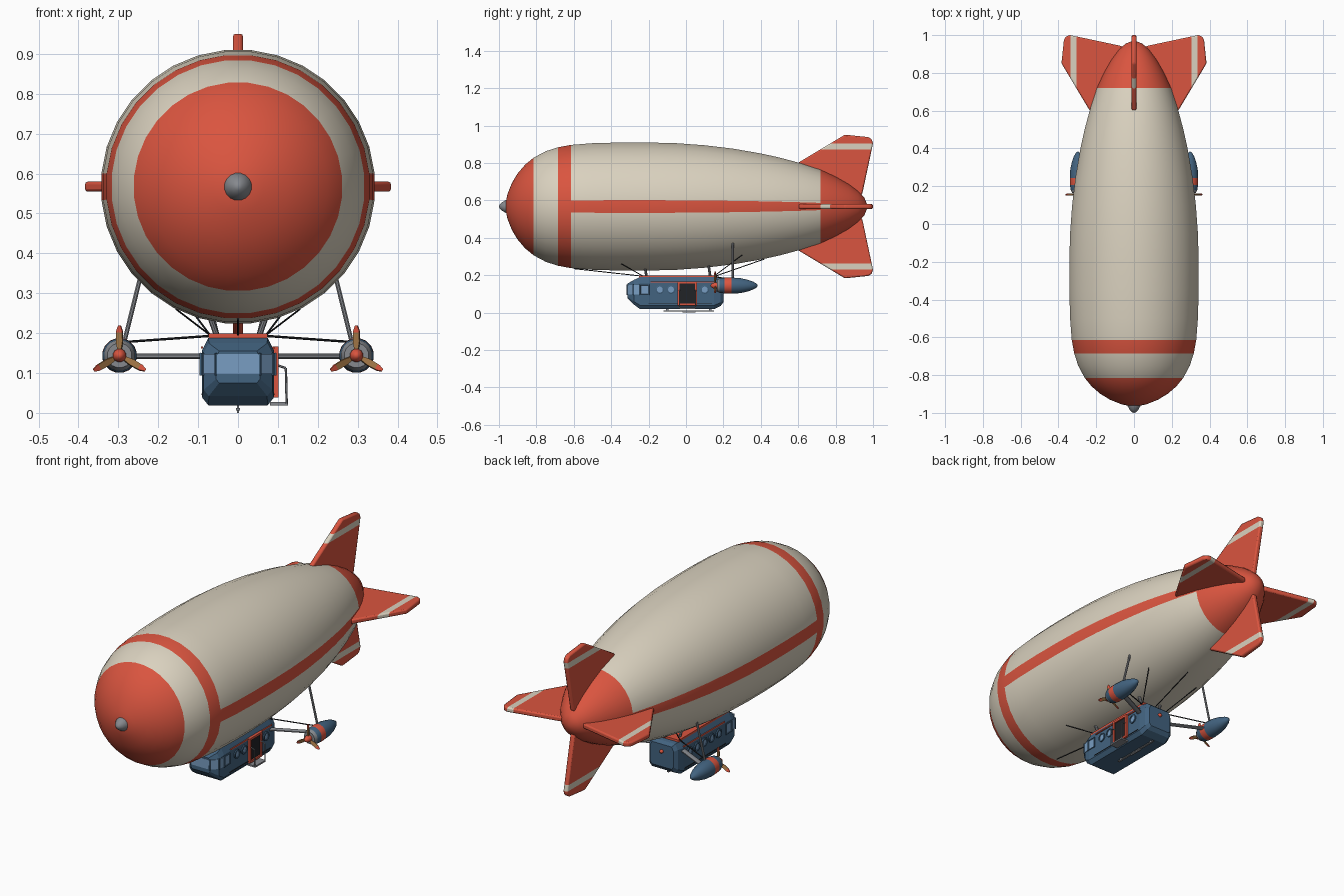
import bpy, bmesh, math
from mathutils import Matrix, Vector

if "Cube" in bpy.data.objects:
    bpy.data.objects.remove(bpy.data.objects["Cube"])

CZ = 0.567  # height of the envelope axis


def mat(name, r, g, b):
    m = bpy.data.materials.new(name)
    m.diffuse_color = (r, g, b, 1)
    m.use_nodes = True
    m.node_tree.nodes["Principled BSDF"].inputs["Base Color"].default_value = m.diffuse_color
    return m


RED = mat("red", 0.70, 0.09, 0.05)
CREAM = mat("cream", 0.70, 0.64, 0.52)
BLUE = mat("blue", 0.055, 0.125, 0.215)
GLASS = mat("glass", 0.19, 0.34, 0.54)
DARK = mat("dark", 0.015, 0.017, 0.02)
WOOD = mat("wood", 0.36, 0.18, 0.06)
GREY = mat("grey", 0.24, 0.25, 0.27)


def finish(name, bm, mats, matrix=Matrix(), smooth=35, pick=None):
    """Turn a bmesh into an object; pick(face centre) chooses the material slot."""
    bmesh.ops.remove_doubles(bm, verts=bm.verts, dist=1e-5)
    bmesh.ops.recalc_face_normals(bm, faces=bm.faces)
    if pick:
        for f in bm.faces:
            f.material_index = pick(f.calc_center_median())
    bm.transform(matrix)
    me = bpy.data.meshes.new(name)
    bm.to_mesh(me)
    bm.free()
    for m in mats:
        me.materials.append(m)
    if smooth:
        me.shade_smooth()
        me.set_sharp_from_angle(angle=math.radians(smooth))
    ob = bpy.data.objects.new(name, me)
    bpy.context.collection.objects.link(ob)
    return ob


def loft(bm, rings):
    rows = [[bm.verts.new(p) for p in ring] for ring in rings]
    n = len(rows[0])
    for a, b in zip(rows, rows[1:]):
        for k in range(n):
            bm.faces.new((a[k], a[(k + 1) % n], b[(k + 1) % n], b[k]))
    return rows


def lathe(name, profile, mats, n=16, matrix=Matrix(), pick=None, smooth=35):
    """Revolve (y, radius) points round the y axis."""
    bm = bmesh.new()
    ang = [(k + 0.5) * math.tau / n for k in range(n)]
    loft(bm, [[(r * math.cos(a), y, r * math.sin(a)) for a in ang] for y, r in profile])
    return finish(name, bm, mats, matrix, smooth, pick)


def plate(name, pts, thick, mats, matrix, cuts=(), pick=None, bevel=0.0):
    """Extrude a (y, z) outline along x, cut at the given z levels."""
    bm = bmesh.new()
    rows = loft(bm, [[(s * thick / 2, y, z) for y, z in pts] for s in (-1, 1)])
    for row in rows:
        bm.faces.new(row)
    for c in cuts:
        bmesh.ops.bisect_plane(bm, geom=bm.verts[:] + bm.edges[:] + bm.faces[:],
                               plane_co=(0, 0, c), plane_no=(0, 0, 1))
    ob = finish(name, bm, mats, matrix, 30, pick)
    if bevel:
        mod = ob.modifiers.new("bevel", 'BEVEL')
        mod.width, mod.segments, mod.limit_method = bevel, 2, 'ANGLE'
    return ob


def box(name, lo, hi, m):
    bm = bmesh.new()
    lo, hi = Vector(lo), Vector(hi)
    bmesh.ops.create_cube(bm, size=1)
    return finish(name, bm, [m], Matrix.Translation((lo + hi) / 2)
                  @ Matrix.Diagonal((*(hi - lo), 1)), 0)


def rod(name, a, b, r, m, n=8, flat=1.0):
    a, b = Vector(a), Vector(b)
    d = b - a
    L = d.length
    x = d.cross(Vector((0, 0, 1))).normalized()
    d.normalize()
    rot = Matrix((x, d, x.cross(d))).transposed().to_4x4()
    return lathe(name, [(0, 0), (0, r), (L, r), (L, 0)], [m], n,
                 Matrix.Translation(a) @ rot @ Matrix.Diagonal((flat, 1, 1, 1)))


# Envelope with painted bands and side stripes
HULL = [(-0.968, 0), (-0.955, 0.065), (-0.93, 0.128), (-0.90, 0.178), (-0.86, 0.225),
        (-0.815, 0.262), (-0.75, 0.297), (-0.685, 0.318), (-0.615, 0.331), (-0.50, 0.340),
        (-0.35, 0.344), (-0.2, 0.344), (-0.05, 0.340), (0.1, 0.329), (0.25, 0.311),
        (0.4, 0.285), (0.5, 0.263), (0.6, 0.236), (0.72, 0.197), (0.8, 0.16),
        (0.87, 0.12), (0.92, 0.083), (0.955, 0.045), (0.972, 0)]


def hull_r(y):
    for (a, ra), (b, rb) in zip(HULL, HULL[1:]):
        if a <= y <= b:
            return ra + (rb - ra) * (y - a) / (b - a)


def hull_z(x, y):
    return CZ - math.sqrt(hull_r(y) ** 2 - x * x)


def hull_paint(c):
    side = abs(math.atan2(c.z, abs(c.x))) < 0.05
    return int(c.y < -0.815 or -0.685 < c.y < -0.615 or c.y > 0.72 or (side and c.y > -0.615))


UP = Matrix.Translation((0, 0, CZ))
lathe("envelope", HULL, [CREAM, RED], 32, UP, hull_paint, 60)
lathe("nose_cap", [(-1, 0), (-0.997, 0.01), (-0.985, 0.022), (-0.965, 0.034), (-0.95, 0.036),
                   (-0.945, 0)], [GREY], 16, UP)

# Four tail fins with cream stripes
FIN = [(0.60, 0.234), (0.85, 0.384), (0.975, 0.371), (0.993, 0.36), (1.0, 0.338),
       (0.942, 0.065), (0.9, 0.03), (0.66, 0.1)]
for i, nm in enumerate(("top", "right", "bottom", "left")):
    plate("fin_" + nm, FIN, 0.025, [RED, CREAM], UP @ Matrix.Rotation(i * math.pi / 2, 4, 'Y'),
          (0.305, 0.336), lambda c: int(0.305 < c.z < 0.336), 0.007)

# Gondola body lofted from chamfered sections (y, half width, low z, high z)
bm = bmesh.new()
rings = []
for y, w, lo, hi in [(-0.312, 0.055, 0.075, 0.155), (-0.278, 0.086, 0.042, 0.175),
                     (-0.245, 0.09, 0.018, 0.19), (0.15, 0.09, 0.018, 0.19),
                     (0.185, 0.082, 0.035, 0.185), (0.2, 0.068, 0.055, 0.172)]:
    c = 0.12 * (hi - lo)
    half = [(w - c * 0.8, lo), (w, lo + c), (w, hi - 1.6 * c), (w - 0.8 * c, hi)]
    rings.append([(x, y, z) for x, z in half] + [(-x, y, z) for x, z in reversed(half)])
rows = loft(bm, rings)
bm.faces.new(rows[0])
bm.faces.new(rows[-1])
finish("gondola_body", bm, [BLUE], smooth=0)

# Wraparound cockpit window band with mullions
half = [(0.056, -0.315), (0.089, -0.281), (0.093, -0.245), (0.093, -0.2)]
plan = half + [(-x, y) for x, y in reversed(half)]
bm = bmesh.new()
rows = loft(bm, [[(x, y, z) for x, y in plan] for z in (0.097, 0.147)])
for row in rows:
    bm.faces.new(row)
finish("cockpit_windows", bm, [GLASS], smooth=0)
for s in (-1, 1):
    for x, y in half:
        rod("window_mullion", (s * x, y, 0.094), (s * x, y + 1e-4, 0.15), 0.004, BLUE, 6)
    for z in (0.096, 0.148):
        rod("window_sill", (s * 0.093, -0.245, z), (s * 0.093, -0.2, z), 0.003, BLUE, 6)

# Roof, trim and keel skid
box("roof_slab", (-0.074, -0.25, 0.186), (0.074, 0.165, 0.199), RED)
for s in (-1, 1):
    box("side_trim", (s * 0.088, -0.19, 0.161), (s * 0.093, 0.15, 0.167), RED)
    box("lower_trim", (s * 0.088, -0.2, 0.045), (s * 0.092, 0.14, 0.049), DARK)
box("keel_skid", (-0.005, -0.12, 0.006), (0.005, 0.15, 0.012), GREY)
for y in (-0.1, 0.13):
    box("skid_post", (-0.003, y - 0.006, 0.008), (0.003, y + 0.006, 0.02), GREY)
box("skid_foot", (-0.003, -0.02, 0), (0.003, 0.05, 0.007), GREY)
lathe("tail_lamp", [(0, 0.01), (0.008, 0.009), (0.013, 0.005), (0.015, 0)], [RED], 12,
      Matrix.Translation((0, 0.198, 0.135)))

# Portholes: ring with recessed glass
PORT = [(0, 0.023), (0.007, 0.023), (0.008, 0.021), (0.008, 0.016), (0.004, 0.016), (0.004, 0)]
for s, ys in ((1, (-0.14, -0.08, 0.1)), (-1, (-0.14, -0.08, -0.02, 0.04, 0.1))):
    for y in ys:
        lathe("porthole", PORT, [BLUE, GLASS], 16,
              Matrix.Translation((s * 0.089, y, 0.123)) @ Matrix.Rotation(-s * math.pi / 2, 4, 'Z'),
              lambda c: int(c.y < 0.0045 and math.hypot(c.x, c.z) < 0.016))

# Door with frame, boarding step and rails on the right side
box("door_panel", (0.085, -0.035, 0.045), (0.094, 0.05, 0.16), DARK)
for y in (-0.046, 0.048):
    box("door_post", (0.086, y, 0.038), (0.101, y + 0.012, 0.166), RED)
for z in (0.038, 0.156):
    box("door_rail", (0.086, -0.046, z), (0.101, 0.06, z + 0.011), RED)
box("boarding_step", (0.08, -0.035, 0.019), (0.125, 0.05, 0.027), GREY)
for y in (-0.035, 0.05):
    pts = [(0.122, y, 0.024), (0.12, y + 1e-4, 0.112), (0.092, y, 0.122)]
    for a, b in zip(pts, pts[1:]):
        rod("step_handrail", a, b, 0.003, GREY, 6)

# Hanging struts and rigging cables
for s in (-1, 1):
    for y in (-0.21, 0.13):
        rod("hanging_strut", (s * 0.052, y, 0.19), (s * 0.07, y - 0.01, hull_z(0.07, y) + 0.01),
            0.007, GREY)
    for y0, y1 in ((-0.23, -0.345), (0.15, 0.3)):
        rod("rigging_cable", (s * 0.07, y0, 0.195), (s * 0.155, y1, hull_z(0.155, y1)), 0.0025, DARK, 6)
for y0, y1 in ((-0.245, -0.6), (0.16, 0.42)):
    rod("centre_cable", (0, y0, 0.196), (0, y1, hull_z(0, y1)), 0.0025, DARK, 6)

# Engine pods with pylons, braces and propellers
POD = [(0.165, 0), (0.165, 0.031), (0.18, 0.039), (0.207, 0.043), (0.243, 0.044), (0.29, 0.041),
       (0.33, 0.032), (0.36, 0.021), (0.378, 0.01), (0.384, 0)]
BLADE = [(-0.004, 0.008), (-0.009, 0.035), (-0.008, 0.062), (-0.003, 0.075),
         (0.003, 0.075), (0.008, 0.062), (0.009, 0.035), (0.004, 0.008)]
for s in (-1, 1):
    at = Matrix.Translation((s * 0.297, 0, 0.144))
    lathe("engine_pod", POD, [BLUE, RED, GREY], 16, at,
          lambda c: 2 if c.y < 0.18 else int(0.207 < c.y < 0.243))
    lathe("spinner", [(0.13, 0), (0.134, 0.008), (0.143, 0.014), (0.153, 0.017), (0.168, 0.017)],
          [RED], 12, at)
    for i in range(3):
        plate("propeller_blade", BLADE, 0.005, [WOOD, RED],
              at @ Matrix.Translation((0, 0.156, 0)) @ Matrix.Rotation(i * math.tau / 3, 4, 'Y')
              @ Matrix.Rotation(math.radians(65), 4, 'Z'), (0.057,), lambda c: int(c.z > 0.057))
    rod("engine_pylon", (s * 0.075, 0.14, 0.142), (s * 0.28, 0.24, 0.142), 0.007, GREY, 8, 2.0)
    rod("engine_brace", (s * 0.287, 0.25, 0.17), (s * 0.235, 0.25, 0.38), 0.006, GREY)
    rod("engine_cable", (s * 0.07, 0.15, 0.193), (s * 0.28, 0.235, 0.178), 0.003, DARK, 6)
